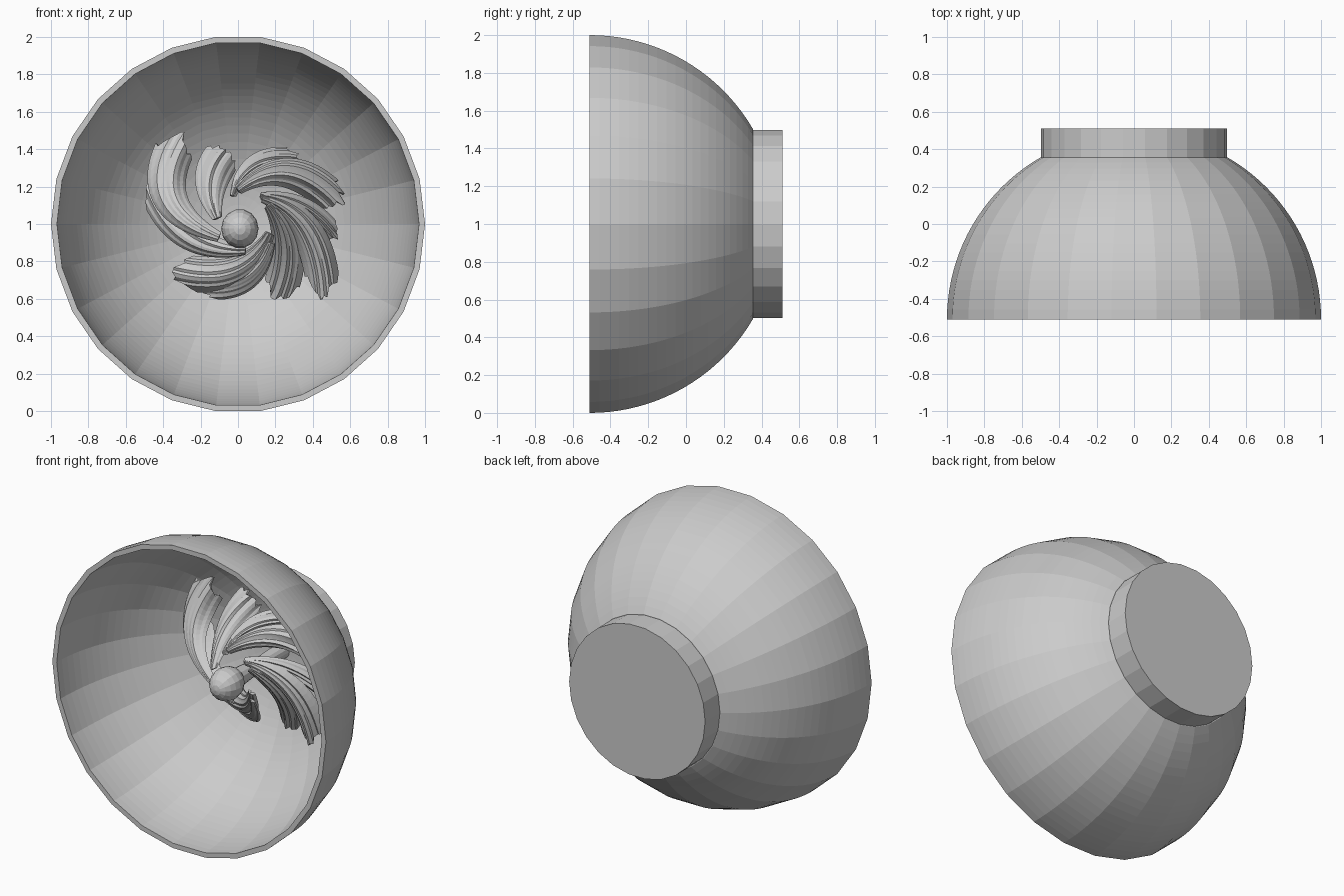
import bpy, bmesh, math, random
from mathutils import Vector

if "Cube" in bpy.data.objects:
    bpy.data.objects.remove(bpy.data.objects["Cube"])

random.seed(4)
SIDES = 26
ZS = 1 / math.cos(math.pi / SIDES)   # flats at top and bottom reach full height
INNER = 0.968


def finish(name, bm):
    bmesh.ops.remove_doubles(bm, verts=bm.verts, dist=0.0005)
    bmesh.ops.recalc_face_normals(bm, faces=bm.faces)
    me = bpy.data.meshes.new(name)
    bm.to_mesh(me)
    bm.free()
    ob = bpy.data.objects.new(name, me)
    bpy.context.collection.objects.link(ob)
    return ob


def skin(bm, rows, closed):
    for a, b in zip(rows, rows[1:]):
        n = len(a)
        for i in range(n if closed else n - 1):
            j = (i + 1) % n
            bm.faces.new((a[i], a[j], b[j], b[i]))


def lathe(name, profile, sides=SIDES, x=0, z=1, zs=ZS):
    """Revolve (radius, y) points around the y axis."""
    bm = bmesh.new()
    rows = []
    for r, y in profile:
        angs = [2 * math.pi * i / sides for i in range(sides)]
        rows.append([bm.verts.new((x + r * math.cos(t), y, z + r * math.sin(t) * zs))
                     for t in angs])
    skin(bm, rows, True)
    return finish(name, bm)


def arc(radius, a0, a1, n):
    angs = [a0 + (a1 - a0) * i / n for i in range(n + 1)]
    return [(radius * math.cos(a), -0.51 + radius * math.sin(a)) for a in angs]


# Bowl: half-sphere shell with a round foot
outer = arc(1.0, math.asin(0.865), 0, 20)
inner = arc(INNER, 0, math.pi / 2, 30)
lathe("bowl", [(0, 0.51), (0.497, 0.51), (0.497, 0.355)] + outer + inner)


# Petals: curved strips with grooves and ragged tips, leaning back to the bowl floor
def petal(name, root, mid, tip, width, nu=16, nv=13):
    a, m, b = (Vector((p[0], 0, p[1])) for p in (root, mid, tip))
    c = 2 * m - (a + b) / 2              # control point so the curve passes through mid
    tip_y = math.sqrt(INNER ** 2 - tip[0] ** 2 - (tip[1] - 1) ** 2) - 0.51 - 0.12

    def point(t):
        p = a * (1 - t) ** 2 + c * 2 * t * (1 - t) + b * t * t
        p.y = -0.11 + (tip_y + 0.11) * t
        return p

    bm = bmesh.new()
    groove = [random.uniform(-0.012, 0.012) for _ in range(nv)]
    reach = [1 - 0.07 * random.random() - 0.14 * (2 * j / (nv - 1) - 1) ** 2 for j in range(nv)]
    rows = []
    for i in range(nu + 1):
        row = []
        for j in range(nv):
            v = 2 * j / (nv - 1) - 1
            t = i / nu * reach[j]
            d = 2 * (1 - t) * (c - a) + 2 * t * (b - c)
            side = Vector((-d.z, 0, d.x)).normalized()
            w = width * (0.22 + 0.78 * math.sin(min(t / 0.75, 1) * math.pi / 2))
            q = point(t) + side * (w * v)
            q.y += 0.9 * w * v * v + groove[j] * (0.3 + t)
            row.append(bm.verts.new(q))
        rows.append(row)
    skin(bm, rows, False)
    ob = finish(name, bm)
    mod = ob.modifiers.new("thickness", 'SOLIDIFY')
    mod.thickness = 0.015
    mod.offset = 0


# Root, middle, tip (x, z) and half width of each petal
PETALS = [
    ((-.10, .93), (-.37, 1.16), (-.28, 1.50), .10),
    ((.04, .86), (-.27, .95), (-.46, 1.24), .085),
    ((.17, .95), (-.03, .75), (-.36, .76), .09),
    ((.16, 1.10), (.26, .87), (.20, .59), .09),
    ((.13, 1.14), (.37, .96), (.46, .59), .085),
    ((.12, 1.15), (.35, 1.08), (.53, .90), .06),
    ((.0, 1.18), (.28, 1.27), (.56, 1.08), .085),
    ((-.03, 1.15), (.10, 1.32), (.34, 1.34), .06),
    ((-.11, 1.03), (-.14, 1.23), (-.05, 1.40), .095),
    ((.18, .90), (.04, .70), (-.22, .67), .06),
]
for k, spec in enumerate(PETALS):
    petal(f"petal_{k + 1}", *spec)

# Bud and the stem that carries it
bud = [(0.1 * math.sin(math.pi * i / 10), -0.13 - 0.12 * math.cos(math.pi * i / 10))
       for i in range(9)]
lathe("bud", bud + [(.04, .2), (.05, .45), (0, .45)], 14, .01, .975, 1.05)
